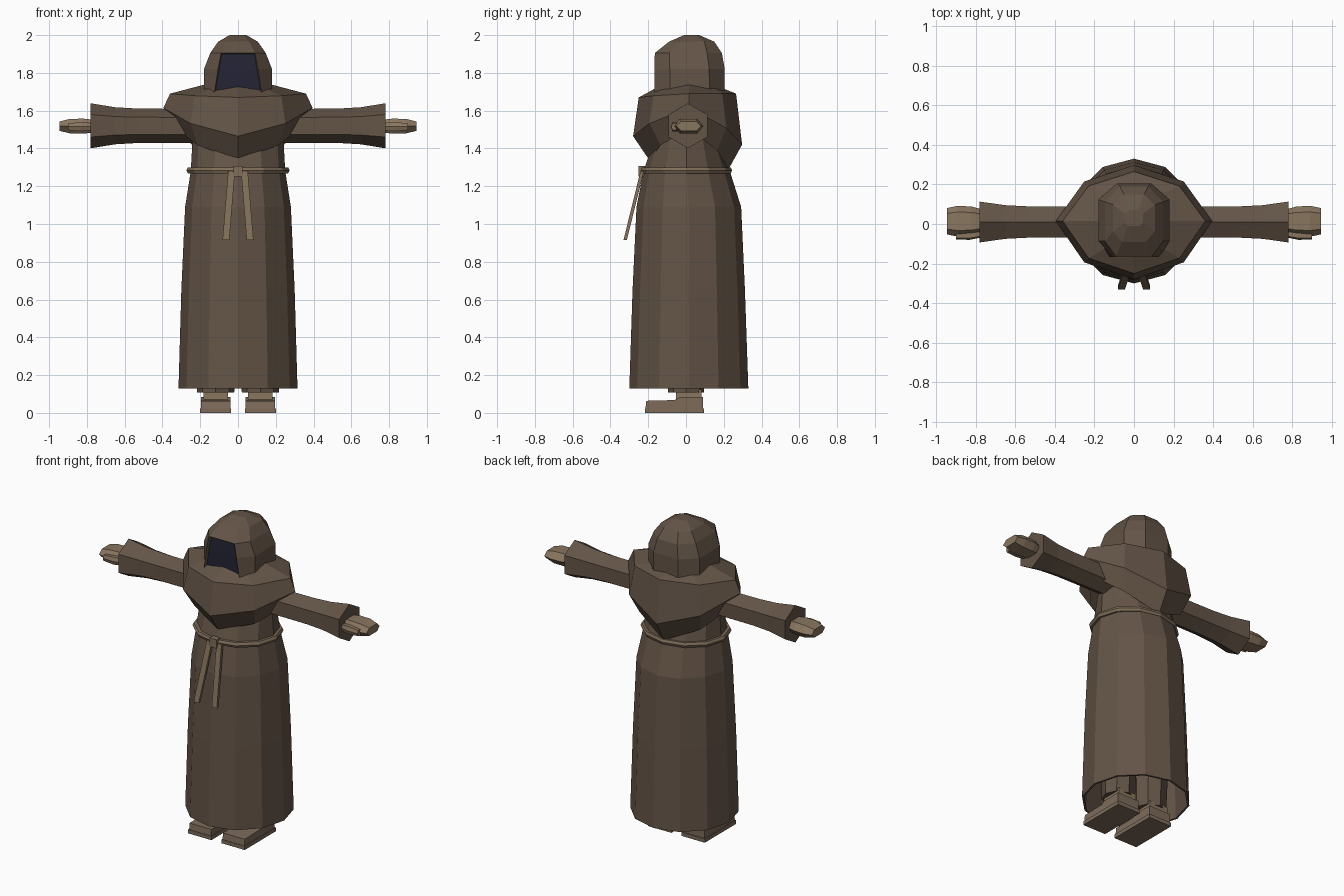
import bpy
import bmesh
from math import sin, cos, pi

cube = bpy.data.objects.get("Cube")
if cube:
    bpy.data.objects.remove(cube, do_unlink=True)


def material(name, rgb):
    m = bpy.data.materials.new(name)
    m.use_nodes = True
    color = (*rgb, 1.0)
    m.diffuse_color = color
    bsdf = next(n for n in m.node_tree.nodes if n.type == 'BSDF_PRINCIPLED')
    bsdf.inputs["Base Color"].default_value = color
    bsdf.inputs["Roughness"].default_value = 0.9
    return m


BROWN = material("robe brown", (0.125, 0.088, 0.062))
TAN = material("skin tan", (0.25, 0.18, 0.115))
ROPE = material("rope tan", (0.215, 0.155, 0.10))
LEATHER = material("shoe brown", (0.205, 0.148, 0.102))
NAVY = material("shadow navy", (0.018, 0.018, 0.036))


def finish(bm, name, mats, mirror=False):
    bmesh.ops.recalc_face_normals(bm, faces=bm.faces)
    mesh = bpy.data.meshes.new(name)
    bm.to_mesh(mesh)
    bm.free()
    obj = bpy.data.objects.new(name, mesh)
    bpy.context.collection.objects.link(obj)
    for m in mats:
        mesh.materials.append(m)
    if mirror:
        obj.modifiers.new("Mirror", 'MIRROR')
    return obj


def loft(rings, start=True, end=True, closed=False):
    """Skin a list of equal-sized point rings into a bmesh."""
    bm = bmesh.new()
    rows = [[bm.verts.new(p) for p in ring] for ring in rings]
    n = len(rows[0])
    pairs = list(zip(rows, rows[1:]))
    if closed:
        pairs.append((rows[-1], rows[0]))
    for a, b in pairs:
        for i in range(n):
            j = (i + 1) % n
            bm.faces.new((a[i], a[j], b[j], b[i]))
    if start and not closed:
        bm.faces.new(rows[0][::-1])
    if end and not closed:
        bm.faces.new(rows[-1])
    bmesh.ops.recalc_face_normals(bm, faces=bm.faces)
    return bm


def oval(rx, front, back, z, n=12):
    """Horizontal oval reaching from y=front to y=back."""
    c, r = (front + back) / 2, (back - front) / 2
    return [(rx * cos(2 * pi * i / n), c + r * sin(2 * pi * i / n), z) for i in range(n)]


def rect(x, y, z, hx, hy):
    return [(x - hx, y - hy, z), (x + hx, y - hy, z), (x + hx, y + hy, z), (x - hx, y + hy, z)]


def box(name, x, y, z0, z1, hx, hy, mat, mirror=False):
    return finish(loft([rect(x, y, z0, hx, hy), rect(x, y, z1, hx, hy)]), name, [mat], mirror)


# Robe: twelve-sided hollow skirt and torso
robe = finish(loft([
    oval(0.315, -0.30, 0.33, 0.13),
    oval(0.30, -0.283, 0.312, 0.65),
    oval(0.28, -0.262, 0.292, 1.09),
    oval(0.25, -0.225, 0.232, 1.28),
    oval(0.24, -0.165, 0.17, 1.46),
    oval(0.18, -0.13, 0.14, 1.65),
], start=False), "robe", [BROWN])
shell = robe.modifiers.new("Cloth thickness", 'SOLIDIFY')
shell.thickness = 0.012


# Shoulder cape: eight-sided, dipping to a point at front and back
def cape_ring(rx, side_z, front, front_z, back, back_z):
    pts = []
    for i in range(8):
        s = sin(i * pi / 4)
        y, end_z = (back, back_z) if s > 0 else (front, front_z)
        corner = i % 2 == 1
        x = rx * cos(i * pi / 4) * (0.9 if corner else 1)
        dip = 0.55 if corner else abs(s)
        pts.append((x, 0.015 + (y - 0.015) * abs(s), side_z + (end_z - side_z) * dip))
    return pts


finish(loft([
    cape_ring(0.17, 1.74, -0.15, 1.725, 0.19, 1.72),
    cape_ring(0.36, 1.69, -0.25, 1.67, 0.265, 1.69),
    cape_ring(0.395, 1.615, -0.28, 1.465, 0.297, 1.42),
    cape_ring(0.335, 1.51, -0.195, 1.34, 0.225, 1.29),
], end=False), "shoulder_cape", [BROWN])


# Hood: faceted dome with a recessed dark face opening
def hood_ring(z, w, fw, front, back):
    d = (back - front) * 0.22
    half = [(fw, front), (w, front + d), (w, back - d), (w * 0.48, back)]
    return [(x, y, z) for x, y in half] + [(-x, y, z) for x, y in reversed(half)]


hood = loft([
    hood_ring(1.66, 0.18, 0.13, -0.165, 0.205),
    hood_ring(1.82, 0.18, 0.106, -0.168, 0.205),
    hood_ring(1.905, 0.147, 0.09, -0.165, 0.19),
    hood_ring(1.965, 0.105, 0.06, -0.09, 0.15),
    hood_ring(2.0, 0.045, 0.03, -0.01, 0.07),
])
opening = [f for f in hood.faces
           if f.normal.y < -0.95 and f.calc_center_median().z < 1.9
           and abs(f.calc_center_median().x) < 0.01]
bmesh.ops.inset_region(hood, faces=opening, thickness=0.006, depth=-0.02)
for f in opening:
    f.material_index = 1
finish(hood, "hood", [BROWN, NAVY])


# Sleeves: six-sided, flaring to the cuff
def sleeve_ring(x, r):
    return [(x, 0.01 + r * cos(pi / 6 + k * pi / 3), 1.52 + r * sin(pi / 6 + k * pi / 3))
            for k in range(6)]


finish(loft([sleeve_ring(x, r) for x, r in
             [(0.15, 0.09), (0.38, 0.09), (0.53, 0.091), (0.65, 0.098), (0.78, 0.119)]]),
       "sleeves", [BROWN], mirror=True)


# Hands: flattened six-sided mitts with thumbs
def hand_ring(x, hy, hz, cy=0.014, cz=1.518):
    return [(x, cy + a * hy, cz + b * hz) for a, b in
            [(-1, 0), (-0.6, -1), (0.6, -1), (1, 0), (0.6, 1), (-0.6, 1)]]


finish(loft([hand_ring(0.75, 0.055, 0.032), hand_ring(0.82, 0.074, 0.04),
             hand_ring(0.89, 0.078, 0.038), hand_ring(0.945, 0.066, 0.025)]),
       "hands", [TAN], mirror=True)
finish(loft([hand_ring(0.77, 0.018, 0.02, -0.05, 1.515),
             hand_ring(0.83, 0.022, 0.024, -0.058, 1.515),
             hand_ring(0.9, 0.016, 0.018, -0.062, 1.515)]),
       "thumbs", [TAN], mirror=True)

# Rope belt with a knot and two hanging ends
finish(loft([
    oval(0.245, -0.22, 0.225, 1.268),
    oval(0.265, -0.237, 0.237, 1.268),
    oval(0.273, -0.244, 0.244, 1.284),
    oval(0.265, -0.237, 0.237, 1.3),
    oval(0.245, -0.22, 0.225, 1.3),
], closed=True), "rope_belt", [ROPE])
box("belt_knot", 0, -0.234, 1.252, 1.308, 0.025, 0.018, ROPE)
finish(loft([rect(0.064, -0.322, 0.915, 0.018, 0.009),
             rect(0.034, -0.232, 1.28, 0.018, 0.009)]),
       "rope_ends", [ROPE], mirror=True)


# Legs, ankles and shoes
def leg_ring(z, rx, front, back):
    return [(x + 0.118, y, z) for x, y, z in oval(rx, front, back, z, 8)]


finish(loft([leg_ring(0.108, 0.098, -0.095, 0.095), leg_ring(0.6, 0.11, -0.11, 0.12)]),
       "trouser_legs", [BROWN], mirror=True)
box("ankles", 0.118, 0.015, 0.06, 0.125, 0.065, 0.068, TAN, True)

side = [(-0.215, 0.02), (0.09, 0.02), (0.09, 0.083), (-0.035, 0.083), (-0.06, 0.068), (-0.21, 0.064)]
finish(loft([[(x, y, z) for y, z in side] for x in (0.041, 0.195)]), "shoes", [LEATHER], mirror=True)
box("shoe_soles", 0.118, -0.061, 0, 0.024, 0.082, 0.157, LEATHER, True)
